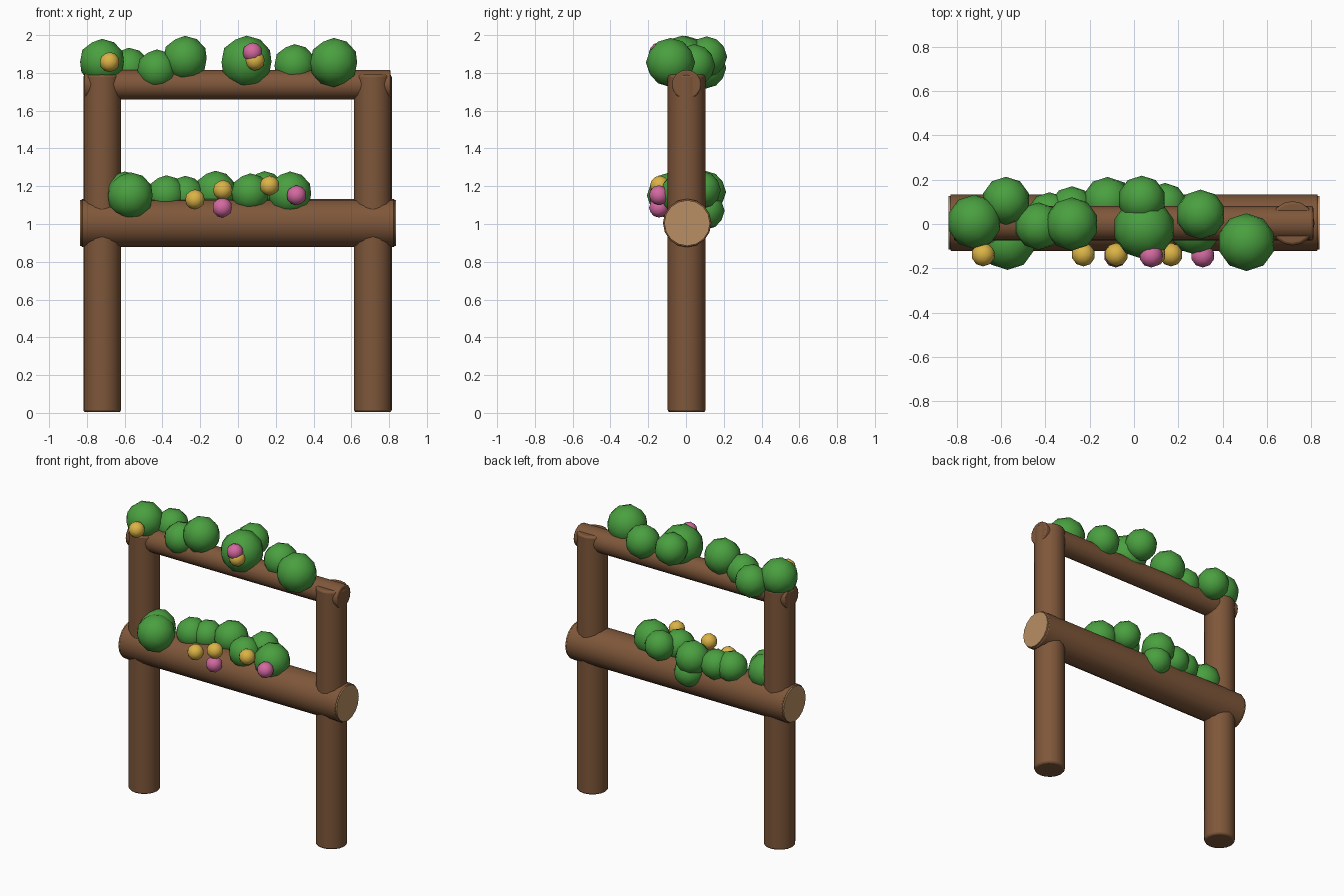
import bpy, math

if "Cube" in bpy.data.objects:
    bpy.data.objects.remove(bpy.data.objects["Cube"])


def material(name, rgb):
    m = bpy.data.materials.new(name)
    m.diffuse_color = (*rgb, 1)
    m.use_nodes = True
    m.node_tree.nodes["Principled BSDF"].inputs["Base Color"].default_value = m.diffuse_color
    return m


BARK = material("bark brown", (0.21, 0.095, 0.042))
CUT = material("cut wood tan", (0.49, 0.275, 0.125))
LEAF = material("leaf green", (0.068, 0.35, 0.051))
YELLOW = material("flower yellow", (0.71, 0.45, 0.06))
PINK = material("flower pink", (0.65, 0.14, 0.35))


def finish(name, mat, angle):
    ob = bpy.context.object
    ob.name = name
    ob.data.materials.append(mat)
    bpy.ops.object.shade_smooth_by_angle(angle=math.radians(angle))
    return ob


def log(name, loc, radius, length, mat=BARK, along_x=False, bevel=0.012):
    rot = (0, math.pi / 2, 0) if along_x else (0, 0, 0)
    bpy.ops.mesh.primitive_cylinder_add(vertices=16, radius=radius, depth=length,
                                        location=loc, rotation=rot)
    ob = finish(name, mat, 40)
    if bevel:
        mod = ob.modifiers.new("rounded ends", 'BEVEL')
        mod.width = bevel
        mod.segments = 2
        mod.limit_method = 'ANGLE'
        mod.angle_limit = math.radians(60)
    return ob


def ball(name, x, y, z, r, mat):
    bpy.ops.mesh.primitive_ico_sphere_add(subdivisions=2, radius=r, location=(x, y, z))
    finish(name, mat, 60)


# Log frame: two posts, a thick lower beam and a thin top rail
for side, x in (("left", -0.719), ("right", 0.714)):
    log(side + "_post", (x, 0.003, 0.897), 0.1, 1.787)
log("lower_beam", (0, 0.006, 1.005), 0.128, 1.656, along_x=True, bevel=0.006)
log("top_rail", (-0.002, 0.003, 1.738), 0.078, 1.62, along_x=True, bevel=0.008)

# Pale sawn ends on the lower beam
for side, s in (("left", -1), ("right", 1)):
    log(side + "_beam_end", (s * 0.832, 0.006, 1.005), 0.121, 0.009, CUT, True, 0)

# Foliage clumps on the top rail: x, y, z, radius
TOP = [(-0.72, 0.01, 1.858, 0.122), (-0.577, 0.105, 1.825, 0.108),
       (-0.43, -0.01, 1.817, 0.107), (-0.28, 0.0, 1.876, 0.12),
       (0.045, -0.02, 1.858, 0.139), (0.035, 0.11, 1.885, 0.108),
       (0.30, 0.043, 1.84, 0.112), (0.507, -0.082, 1.855, 0.13)]
# Foliage clumps on the lower beam
LOW = [(-0.60, -0.02, 1.16, 0.118), (-0.57, -0.083, 1.15, 0.124),
       (-0.38, 0.04, 1.155, 0.103), (-0.28, 0.07, 1.155, 0.1),
       (-0.12, 0.1, 1.17, 0.112), (-0.10, 0.105, 1.07, 0.1),
       (0.065, -0.02, 1.165, 0.103), (0.14, 0.085, 1.18, 0.1),
       (0.275, -0.02, 1.16, 0.118)]
for row, clumps in (("top", TOP), ("lower", LOW)):
    for i, c in enumerate(clumps):
        ball(f"{row}_foliage_{i + 1}", *c, LEAF)

# Blossoms on the front of the foliage: x, z
for i, (x, z) in enumerate([(-0.68, 1.857), (0.09, 1.865), (-0.228, 1.13),
                            (-0.08, 1.18), (0.167, 1.203)]):
    ball(f"yellow_blossom_{i + 1}", x, -0.138, z, 0.053, YELLOW)
for i, (x, z) in enumerate([(0.077, 1.908), (-0.083, 1.087), (0.31, 1.152)]):
    ball(f"pink_blossom_{i + 1}", x, -0.143, z, 0.053, PINK)
